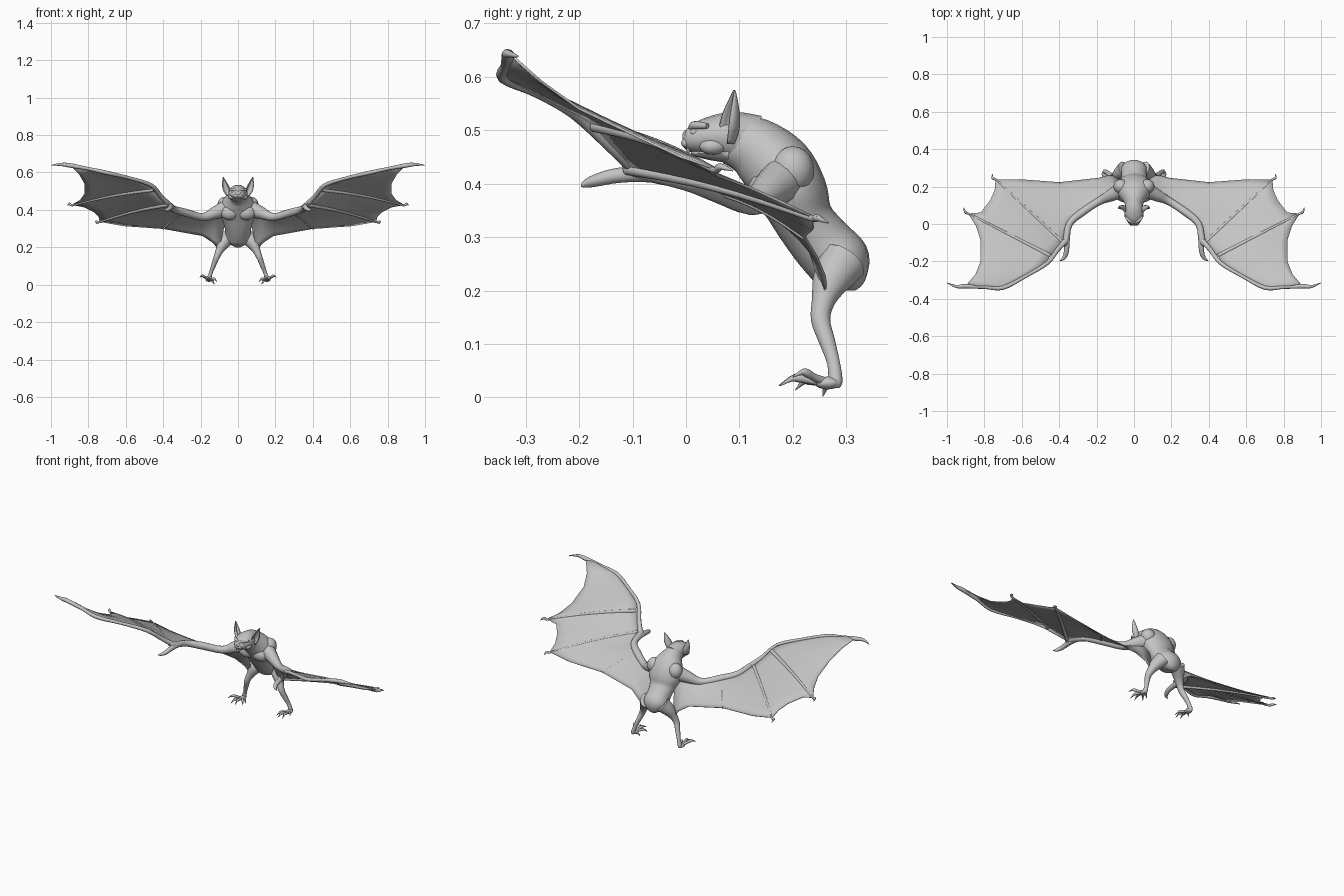
import bpy, bmesh, math
from mathutils import Vector

cube = bpy.data.objects.get("Cube")
if cube:
    bpy.data.objects.remove(cube, do_unlink=True)

grey = bpy.data.materials.new("clay grey")
grey.use_nodes = True
colour = (0.55, 0.55, 0.55, 1)
grey.diffuse_color = colour
grey.node_tree.nodes["Principled BSDF"].inputs["Base Color"].default_value = colour
X, Y = Vector((1, 0, 0)), Vector((0, 1, 0))


def finish(name, bm, mirror, thick=0):
    """Turn a bmesh into a smooth object, mirrored across x when paired."""
    bmesh.ops.recalc_face_normals(bm, faces=bm.faces)
    mesh = bpy.data.meshes.new(name)
    bm.to_mesh(mesh)
    bm.free()
    mesh.materials.append(grey)
    ob = bpy.data.objects.new(name, mesh)
    bpy.context.collection.objects.link(ob)
    if thick:
        mod = ob.modifiers.new("Thickness", 'SOLIDIFY')
        mod.thickness, mod.offset = thick, 0
    if mirror:
        mod = ob.modifiers.new("Mirror", 'MIRROR')
        mod.use_mirror_merge = False
    bpy.ops.object.select_all(action='DESELECT')
    ob.select_set(True)
    bpy.context.view_layer.objects.active = ob
    bpy.ops.object.shade_smooth_by_angle(angle=math.radians(60))
    return ob


def spline(pts, steps):
    """Catmull-Rom resampling of tuples of any length."""
    p = [pts[0]] + list(pts) + [pts[-1]]
    out = []
    for i in range(1, len(p) - 2):
        for s in range(steps):
            t = s / steps
            out.append([0.5 * (2 * b + (c - a) * t + (2 * a - 5 * b + 4 * c - d) * t ** 2
                               + (3 * b - a - 3 * c + d) * t ** 3)
                        for a, b, c, d in zip(*p[i - 1:i + 3])])
    return out + [list(pts[-1])]


def tube(name, pts, ref=X, mirror=True, sides=12, steps=4):
    """Elliptical tube; each point is x, y, z, radius along ref[, other radius]."""
    pts = spline([p if len(p) == 5 else (*p, p[3]) for p in pts], steps)
    bm, rings = bmesh.new(), []
    for i, p in enumerate(pts):
        a, b = pts[max(i - 1, 0)], pts[min(i + 1, len(pts) - 1)]
        t = (Vector(b[:3]) - Vector(a[:3])).normalized()
        u = (ref - t * ref.dot(t)).normalized()
        v = t.cross(u)
        ring = []
        for k in range(sides):
            ang = math.tau * k / sides
            ring.append(bm.verts.new(Vector(p[:3]) + u * p[3] * math.cos(ang) + v * p[4] * math.sin(ang)))
        rings.append(ring)
    for r, q in zip(rings, rings[1:]):
        for k in range(sides):
            n = (k + 1) % sides
            bm.faces.new((r[k], r[n], q[n], q[k]))
    bm.faces.new(rings[0])
    bm.faces.new(rings[-1])
    return finish(name, bm, mirror)


def sheet(name, rows, thick):
    """Thin skin through rows of points."""
    bm = bmesh.new()
    grid = [[bm.verts.new(p) for p in row] for row in rows]
    for r, q in zip(grid, grid[1:]):
        for k in range(len(r) - 1):
            bm.faces.new((r[k], r[k + 1], q[k + 1], q[k]))
    return finish(name, bm, True, thick)


def blob(name, centre, size, mirror=True):
    bm = bmesh.new()
    bmesh.ops.create_uvsphere(bm, u_segments=16, v_segments=10, radius=1)
    bmesh.ops.scale(bm, vec=size, verts=bm.verts)
    bmesh.ops.translate(bm, vec=centre, verts=bm.verts)
    return finish(name, bm, mirror)


# Torso with a hunched back, tapering to the rump
tube("torso", [(0, .08, .482, .04, .045), (0, .125, .468, .058, .058), (0, .17, .43, .09, .068),
               (0, .2, .38, .098, .066), (0, .222, .33, .078, .056), (0, .257, .285, .068, .058),
               (0, .29, .25, .07, .058), (0, .305, .218, .045, .035), (0, .307, .2, .012, .01)],
     mirror=False, sides=20)
blob("chest_muscle", (.045, .15, .385), (.05, .035, .04))
blob("shoulder_blade", (.07, .2, .425), (.04, .04, .045))

# Head and face
tube("head", [(0, .13, .478, .04, .05), (0, .085, .488, .05, .047), (0, .05, .489, .05, .038),
              (0, .022, .484, .04, .03), (0, .002, .481, .027, .02), (0, -.005, .481, .014, .01)],
     mirror=False, sides=16)
tube("lower_jaw", [(0, .08, .458, .04, .02), (0, .045, .456, .034, .012),
                   (0, .018, .458, .02, .007), (0, .01, .46, .008, .004)], mirror=False)
blob("nose_leaf", (0, -.001, .488), (.016, .006, .012), False)
blob("nostril_pad", (.012, -.001, .476), (.012, .008, .009))
tube("brow_ridge", [(.006, .01, .503, .006), (.025, .016, .509, .008), (.046, .04, .508, .005)], Y)
blob("eye", (.026, .016, .496), (.009, .008, .007))
blob("cheek", (.034, .05, .47), (.018, .025, .016))
tube("fang", [(.013, .004, .468, .004), (.013, .004, .452, .001)], sides=8)

# Cupped ears opening forward and outward
ear_rows = []
for x, y, z, r in spline([(.047, .075, .475, .014), (.057, .077, .5, .021), (.066, .08, .525, .019),
                          (.073, .085, .55, .011), (.079, .09, .574, .001)], 3):
    row = []
    for k in range(9):
        ang = math.radians(115 + (k - 4) * 27)
        row.append((x + r * math.cos(ang) * .9, y + r * math.sin(ang), z))
    ear_rows.append(row)
sheet("ear", ear_rows, .004)

# Wing skin: each column runs from the leading edge to the trailing edge
columns = [((.05, .18, .4), (.1, .262, .185)), ((.12, .16, .375), (.135, .26, .225)),
           ((.19, .122, .362), (.19, .245, .262)), ((.28, .06, .385), (.4, .222, .3)),
           ((.345, 0, .405), (.61, .238, .315)), ((.37, -.11, .43), (.74, .237, .338)),
           ((.39, -.125, .45), (.745, .18, .365)), ((.41, -.14, .47), (.77, .125, .39)),
           ((.43, -.155, .49), (.82, .06, .415)), ((.45, -.17, .51), (.885, .055, .428)),
           ((.465, -.2, .53), (.845, -.01, .45)), ((.5, -.235, .545), (.82, -.085, .485)),
           ((.6, -.29, .573), (.82, -.2, .54)), ((.7, -.342, .597), (.848, -.27, .59)),
           ((.8, -.338, .62), (.89, -.32, .634))]


def column(i, rows=9):
    a, b = map(Vector, columns[i])
    return [a.lerp(b, k / (rows - 1)) + Vector((0, 0, .01 * math.sin(math.pi * k / (rows - 1))))
            for k in range(rows)]


sheet("wing_skin", [column(i) for i in range(len(columns))], .005)

# Arm, leading finger and the two fingers that cross the skin
tube("arm", [(.06, .185, .41, .045), (.12, .155, .385, .034), (.19, .12, .362, .021),
             (.28, .06, .385, .021), (.345, 0, .405, .018), (.365, -.09, .425, .016),
             (.375, -.115, .435, .008)], Y)
tube("leading_finger", [(.365, -.09, .425, .015), (.41, -.14, .47, .012), (.465, -.21, .532, .011),
                        (.58, -.28, .57, .009), (.7, -.341, .598, .011), (.8, -.338, .62, .009),
                        (.9, -.333, .638, .012), (.95, -.334, .643, .008), (.998, -.315, .638, .002)], Y)
for name, index, hook in (("middle_finger", 9, [(.902, .064, .432, .007), (.91, .088, .424, .001)]),
                          ("rear_finger", 5, [(.757, .246, .336, .007), (.756, .267, .326, .001)])):
    ribs = [(p.x, p.y, p.z - .003, .011 - .0006 * k) for k, p in enumerate(column(index))]
    tube(name, ribs + hook, Y, steps=3)
tube("fold_rib", [(p.x, p.y, p.z - .002, .005) for p in column(3)], Y, sides=8, steps=2)
tube("thumb", [(.35, -.01, .41, .014), (.358, -.08, .418, .015), (.36, -.13, .415, .014),
               (.366, -.165, .407, .012), (.38, -.187, .4, .008), (.398, -.196, .395, .001)])

# Legs and clawed feet
tube("leg", [(.05, .295, .255, .04, .045), (.078, .272, .22, .032, .036), (.1, .257, .18, .021, .022),
             (.115, .252, .145, .016, .018), (.13, .264, .105, .013, .015),
             (.145, .276, .065, .01, .012), (.155, .28, .03, .012, .013), (.156, .28, .018, .006, .007)])
blob("foot_pad", (.155, .265, .027), (.018, .024, .012))
for name, x, y, z in (("inner_toe", .112, .205, .014), ("second_toe", .142, .174, .022),
                      ("third_toe", .172, .176, .022), ("outer_toe", .207, .2, .038)):
    base = Vector((.155, .262, .028))
    tip = Vector((x, y, z))
    path = []
    for t, lift, r in ((0, 0, .009), (.35, .006, .007), (.6, .012, .008), (.75, .011, .005), (1, 0, .001)):
        path.append((*(base.lerp(tip, t) + Vector((0, 0, lift))), r))
    tube(name, path, sides=8, steps=3)
tube("heel_claw", [(.152, .27, .025, .008), (.138, .262, .02, .006), (.126, .256, .002, .001)], Y, sides=8)
